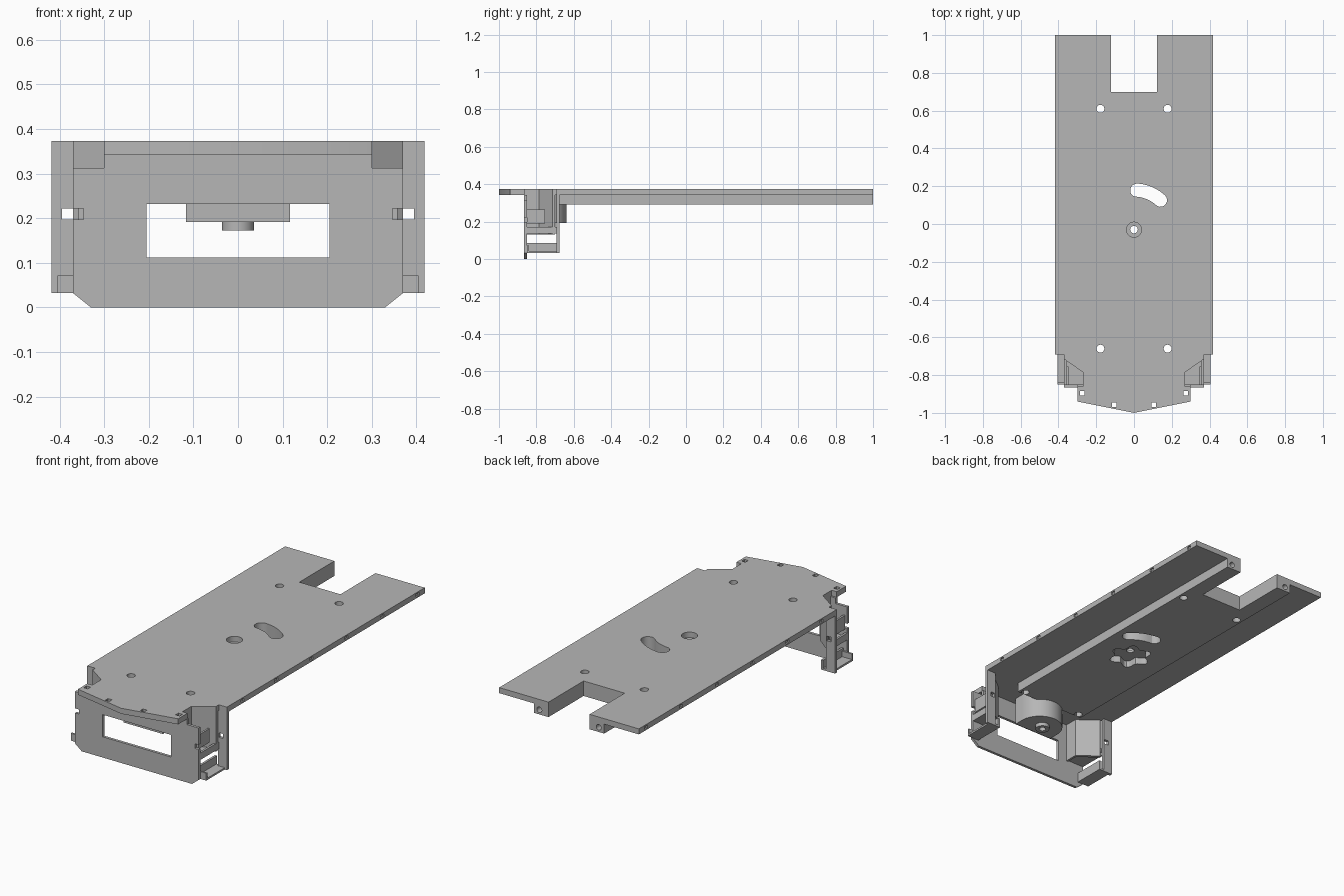
import bpy, bmesh, math
from mathutils import Vector

old = bpy.data.objects.get("Cube")
if old:
    bpy.data.objects.remove(old, do_unlink=True)

grey = bpy.data.materials.new("plain grey")
grey.use_nodes = True
COLOUR = (0.47, 0.47, 0.47, 1)
grey.diffuse_color = COLOUR
grey.node_tree.nodes["Principled BSDF"].inputs["Base Color"].default_value = COLOUR

TOP, UNDER, BASE = 0.373, 0.343, 0.292


def prism(name, pts, lo, hi, axis="z"):
    """Extrude a flat outline along z, y or x."""
    place = {"z": lambda a, b, h: (a, b, h),
             "y": lambda a, b, h: (a, h, b),
             "x": lambda a, b, h: (h, a, b)}[axis]
    bm = bmesh.new()
    face = bm.faces.new([bm.verts.new(place(a, b, lo)) for a, b in pts])
    out = bmesh.ops.extrude_face_region(bm, geom=[face])
    shift = Vector(place(0, 0, hi - lo))
    bmesh.ops.translate(bm, vec=shift, verts=[v for v in out["geom"] if isinstance(v, bmesh.types.BMVert)])
    bmesh.ops.recalc_face_normals(bm, faces=bm.faces)
    mesh = bpy.data.meshes.new(name)
    bm.to_mesh(mesh)
    bm.free()
    mesh.materials.append(grey)
    ob = bpy.data.objects.new(name, mesh)
    bpy.context.collection.objects.link(ob)
    return ob


def rect(x0, x1, y0, y1):
    return [(x0, y0), (x1, y0), (x1, y1), (x0, y1)]


def disc(x, y, r, n=24):
    return [(x + r * math.cos(t * math.tau / n), y + r * math.sin(t * math.tau / n)) for t in range(n)]


def arc(cx, cy, r, a0, a1, n=10):
    angles = [math.radians(a0 + (a1 - a0) * i / n) for i in range(n + 1)]
    return [(cx + r * math.cos(a), cy + r * math.sin(a)) for a in angles]


def cut(ob, pts, lo, hi, axis="z"):
    """Subtract an extruded outline and discard the cutter."""
    cutter = prism("cutter", pts, lo, hi, axis)
    cutter.hide_render = True
    mod = ob.modifiers.new("cut", "BOOLEAN")
    mod.operation, mod.solver, mod.object = "DIFFERENCE", "EXACT", cutter
    bpy.context.view_layer.objects.active = ob
    bpy.ops.object.modifier_apply(modifier=mod.name)
    bpy.data.objects.remove(cutter, do_unlink=True)


def mirrored(pts):
    """Complete a right-hand half outline across x = 0."""
    return pts + [(-x, y) for x, y in reversed(pts) if x != 0]


# Deck with pointed front lip and a slot in the back edge
deck = prism("deck", mirrored([
    (0, -1), (0.3, -0.94), (0.3, -0.86), (0.27, -0.86), (0.27, -0.785), (0.37, -0.715),
    (0.37, -0.68), (0.418, -0.68), (0.418, 1), (0.123, 1), (0.123, 0.7)]), UNDER, TOP)

# Thick spine beneath the deck
spine = prism("spine", mirrored([(0.21, -0.68), (0.21, 1), (0.123, 1), (0.123, 0.7)]), BASE, UNDER)

# Holes through deck and spine
PIVOT = (0, -0.03)
slot = (arc(*PIVOT, 0.245, 48, 86) + arc(0.015, 0.178, 0.035, 90, 262)[1:-1]
        + arc(*PIVOT, 0.175, 86, 48) + arc(0.14, 0.126, 0.035, 228, 408)[1:-1])
for part in (deck, spine):
    cut(part, slot, 0.2, 0.5)
    for x in (-0.178, 0.178):
        for y in (0.61, -0.66):
            cut(part, disc(x, y, 0.021), 0.2, 0.5)
cut(deck, disc(*PIVOT, 0.04), 0.2, 0.5)
cut(spine, disc(*PIVOT, 0.02), 0.2, 0.5)

# Star-shaped knob recess under the spine
star = []
for i in range(60):
    a = i * math.tau / 60
    r = 0.095 + 0.016 * math.cos(6 * a)
    star.append((PIVOT[0] + r * math.cos(a), PIVOT[1] + r * math.sin(a)))
cut(spine, star, 0.2, 0.328)

for side in (-1, 1):
    # Screw holes in the back end of the spine
    cut(spine, disc(side * 0.178, 0.317, 0.015), 0.85, 1.1, "y")
    # Square holes in the lip
    for x, y in ((0.105, -0.957), (0.275, -0.897)):
        cut(deck, rect(side * x - 0.012, side * x + 0.012, y - 0.012, y + 0.012), 0.3, 0.5)
    # Small notches along the long edges
    for y in (0.94, 0.64, 0.33, 0.03, -0.27, -0.56):
        cut(deck, rect(side * 0.418 - 0.008, side * 0.418 + 0.008, y - 0.013, y + 0.013), 0.35, 0.366)

# Front panel with window
front = prism("front_panel", mirrored([
    (0.33, 0), (0.37, 0.032), (0.37, 0.313), (0.3, 0.313), (0.3, UNDER)]), -0.865, -0.85, "y")
cut(front, rect(-0.205, 0.205, 0.112, 0.232), -1, -0.8, "y")
for side in (-1, 1):
    cut(front, rect(side * 0.36 - 0.013, side * 0.36 + 0.013, 0.197, 0.222), -1, -0.8, "y")

# Side brackets behind the front panel
for side, word in ((1, "left"), (-1, "right")):
    def flip(pts):
        return [(side * a, b) for a, b in pts]

    post = prism(word + "_post", flip(rect(0.365, 0.418, 0.032, TOP)), -0.692, -0.676, "y")
    cut(post, flip(rect(0.37, 0.395, 0.197, 0.222)), -0.8, -0.6, "y")
    prism(word + "_corner_wall", flip([
        (0.37, -0.7), (0.37, -0.715), (0.27, -0.785), (0.27, -0.85),
        (0.258, -0.85), (0.258, -0.778), (0.358, -0.7)]), 0.13, UNDER)
    prism(word + "_shelf", flip([
        (0.37, -0.692), (0.37, -0.85), (0.27, -0.85), (0.27, -0.785)]), 0.135, 0.152)
    prism(word + "_shelf_lip", flip(rect(0.358, 0.37, -0.85, -0.692)), 0.152, 0.172)
    prism(word + "_tray_floor", flip(rect(0.335, 0.405, -0.85, -0.676)), 0.032, 0.042)
    prism(word + "_tray_inner_wall", flip(rect(0.335, 0.347, -0.85, -0.676)), 0.042, 0.085)
    prism(word + "_tray_front", flip(rect(0.335, 0.405, 0.032, 0.072)), -0.85, -0.84, "y")
    prism(word + "_guide_plate", flip(rect(0.347, 0.358, -0.85, -0.755)), 0.19, 0.265)

# Rounded housing under the front, with a bored foot
housing = prism("front_housing", arc(0, -0.757, 0.117, 0, 180, 24) + [(-0.117, -0.81), (0.117, -0.81)], 0.192, UNDER)
foot = prism("housing_foot", disc(0, -0.735, 0.036), 0.172, 0.192)
for part in (housing, foot):
    cut(part, disc(0, -0.735, 0.017), 0.1, 0.25)

# Smooth the curved walls, keep the edges crisp
bpy.ops.object.select_all(action="DESELECT")
for part in (deck, spine, housing, foot):
    part.select_set(True)
bpy.context.view_layer.objects.active = deck
bpy.ops.object.shade_smooth_by_angle(angle=math.radians(25))
